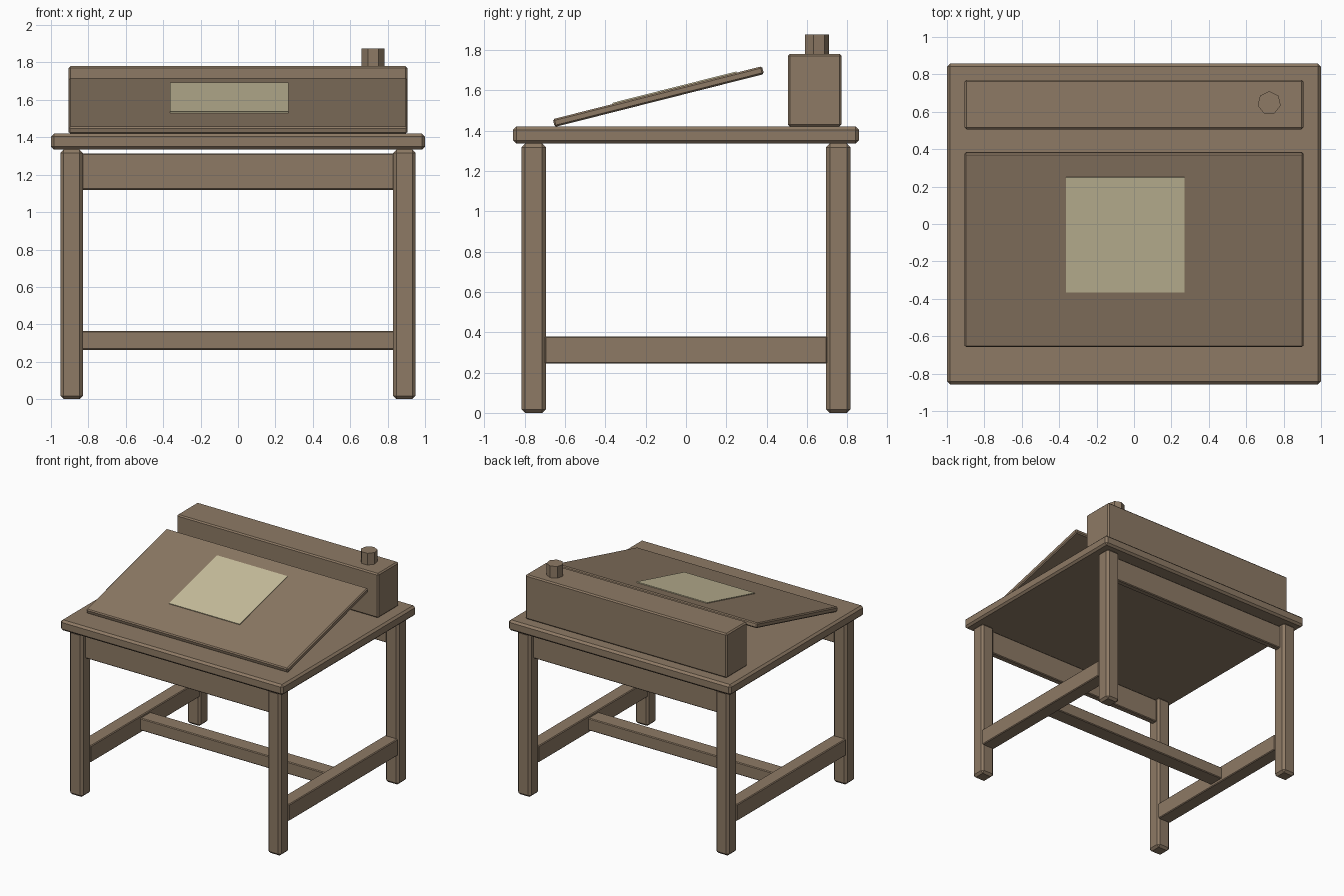
import bpy
import bmesh
from math import radians
from mathutils import Matrix

cube = bpy.data.objects.get("Cube")
if cube:
    bpy.data.objects.remove(cube, do_unlink=True)


def material(name, rgb):
    mat = bpy.data.materials.new(name)
    mat.use_nodes = True
    mat.diffuse_color = (*rgb, 1)
    mat.node_tree.nodes["Principled BSDF"].inputs["Base Color"].default_value = (*rgb, 1)
    return mat


wood = material("brown wood", (0.27, 0.195, 0.13))
paper = material("cream paper", (0.59, 0.53, 0.34))


def finish(name, bm, centre, mat, tilt=0):
    mesh = bpy.data.meshes.new(name)
    bm.to_mesh(mesh)
    bm.free()
    mesh.materials.append(mat)
    obj = bpy.data.objects.new(name, mesh)
    obj.location = centre
    obj.rotation_euler.x = tilt
    bpy.context.collection.objects.link(obj)
    return obj


def block(name, centre, size, chamfer=0.01, mat=wood, tilt=0):
    """Box with flat chamfered edges."""
    bm = bmesh.ops and bmesh.new()
    bmesh.ops.create_cube(bm, size=1, matrix=Matrix.Diagonal((*size, 1)))
    if chamfer:
        bmesh.ops.bevel(bm, geom=bm.edges[:], offset=chamfer, segments=1,
                        affect='EDGES', profile=0.5)
    return finish(name, bm, centre, mat, tilt)


# Table top
block("table_top", (0, 0, 1.377), (2, 1.715, 0.085), 0.016)

# Legs, one at each corner
for side, x in (("left", 0.89), ("right", -0.89)):
    for end, y in (("front", -0.755), ("back", 0.755)):
        block(f"{end}_{side}_leg", (x, y, 0.6675), (0.12, 0.12, 1.335), 0.018)
    # Low rail joining the front and back legs
    block(f"{side}_stretcher", (x, 0, 0.312), (0.115, 1.4, 0.135), 0.006)

# Rails under the top
for end, y in (("front", -0.745), ("back", 0.745)):
    block(f"{end}_apron", (0, y, 1.217), (1.67, 0.05, 0.195), 0.006)

# Low rail across the middle
block("cross_stretcher", (0, 0, 0.314), (1.67, 0.13, 0.1), 0.006)

# Sloping board with a sheet lying on it
tilt = radians(14.2)
board_centre = Matrix.Translation((0, -0.137, 1.568))
slope = board_centre @ Matrix.Rotation(tilt, 4, 'X')
block("drawing_board", slope.translation, (1.81, 1.07, 0.04), 0.008, tilt=tilt)
sheet_centre = slope @ Matrix.Translation((-0.047, 0.088, 0.022)).translation
block("paper_sheet", sheet_centre, (0.635, 0.634, 0.008), 0, paper, tilt)

# Storage box along the back
block("storage_box", (0, 0.638, 1.6), (1.81, 0.266, 0.36), 0.01)

# Seven-sided ink pot on the box
bm = bmesh.new()
bmesh.ops.create_cone(bm, cap_ends=True, segments=7, radius1=0.063, radius2=0.063, depth=0.1)
finish("ink_pot", bm, (0.723, 0.647, 1.825), wood)
